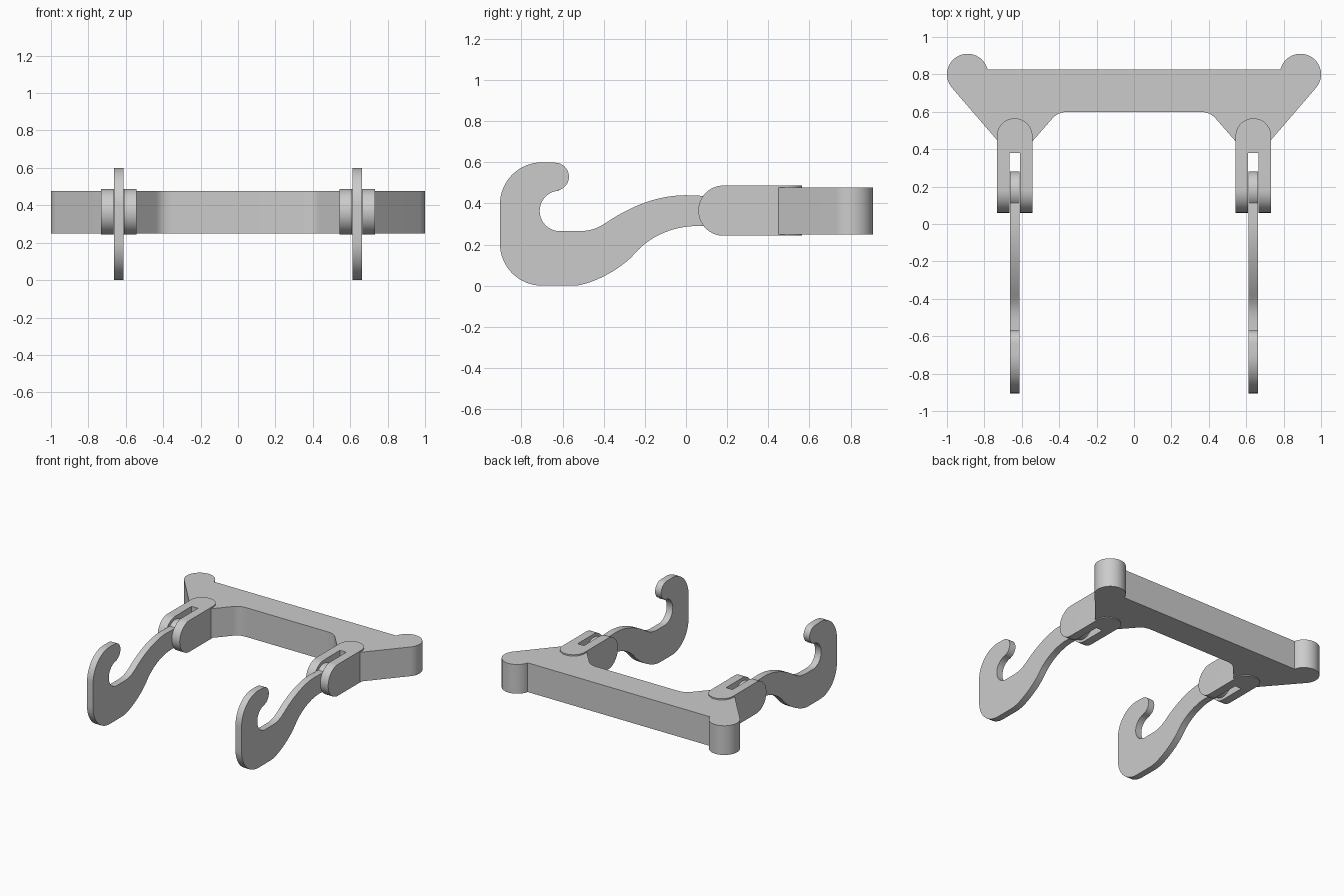
import bpy, bmesh
from math import sin, cos, radians
from mathutils import Vector
from mathutils.geometry import interpolate_bezier

if "Cube" in bpy.data.objects:
    bpy.data.objects.remove(bpy.data.objects["Cube"])


def arc(cx, cy, r, a0, a1, n=16):
    angles = [radians(a0 + (a1 - a0) * i / n) for i in range(n + 1)]
    return [(cx + r * cos(a), cy + r * sin(a)) for a in angles]


def bez(a, b, c, d, n=12):
    return [(p.x, p.y) for p in interpolate_bezier(
        *[Vector((*q, 0)) for q in (a, b, c, d)], n)]


def prism(name, profile, lo, hi, axis):
    """Extrude a profile: axis 'z' uses (x, y) points, axis 'x' uses (y, z)."""
    pts = [p for i, p in enumerate(profile)
           if (Vector(p) - Vector(profile[i - 1])).length > 1e-4]
    bm = bmesh.new()
    verts = [bm.verts.new((u, v, lo) if axis == 'z' else (lo, u, v)) for u, v in pts]
    face = bm.faces.new(verts)
    ext = bmesh.ops.extrude_face_region(bm, geom=[face])
    move = Vector((0, 0, hi - lo)) if axis == 'z' else Vector((hi - lo, 0, 0))
    bmesh.ops.translate(bm, vec=move,
                        verts=[g for g in ext['geom'] if isinstance(g, bmesh.types.BMVert)])
    bmesh.ops.recalc_face_normals(bm, faces=bm.faces)
    me = bpy.data.meshes.new(name)
    bm.to_mesh(me)
    bm.free()
    ob = bpy.data.objects.new(name, me)
    bpy.context.collection.objects.link(ob)
    return ob


def activate(ob):
    bpy.ops.object.select_all(action='DESELECT')
    ob.select_set(True)
    bpy.context.view_layer.objects.active = ob


def smooth(ob):
    activate(ob)
    bpy.ops.object.shade_smooth_by_angle(angle=radians(30))


# Crossbar with rounded end posts
half = (bez((0.34, 0.6), (0.39, 0.6), (0.415, 0.59), (0.44, 0.56), 8)
        + [(0.545, 0.44), (0.725, 0.44)]
        + arc(0.89, 0.8, 0.11, -40, 167, 32))
smooth(prism("crossbar", half + [(-x, y) for x, y in reversed(half)], 0.25, 0.477, 'z'))

# Hook outline in the y-z plane
hook = (arc(-0.637, 0.53, 0.068, -90, 90)              # tip
        + arc(-0.70, 0.395, 0.205, 90, 180)            # outer bend
        + arc(-0.70, 0.205, 0.205, 180, 270)
        + bez((-0.55, 0), (-0.46, 0.0), (-0.31, 0.085), (-0.25, 0.155))
        + bez((-0.25, 0.155), (-0.18, 0.24), (-0.06, 0.29), (0.05, 0.29))
        + arc(0.18, 0.3625, 0.1, -133, 133, 32)        # hinge eye
        + bez((0, 0.44), (-0.12, 0.44), (-0.24, 0.40), (-0.36, 0.325))
        + bez((-0.36, 0.325), (-0.42, 0.285), (-0.45, 0.265), (-0.53, 0.265))
        + arc(-0.613, 0.3635, 0.0985, 270, 90, 24))    # inner bend

# Clevis outline from the side
side_view = arc(0.182, 0.365, 0.122, 90, 270, 32) + [(0.7, 0.243), (0.7, 0.487)]

for label, s in (("left", -1), ("right", 1)):
    x = 0.638 * s
    smooth(prism(label + "_hook", hook, x - 0.026, x + 0.026, 'x'))

    # Slotted clevis: top outline intersected with the side outline
    top_view = (arc(x, 0.47, 0.095, 0, 180, 32)
                + [(x - 0.095, 0), (x - 0.0275, 0), (x - 0.0275, 0.38),
                   (x + 0.0275, 0.38), (x + 0.0275, 0), (x + 0.095, 0)])
    clevis = prism(label + "_clevis", top_view, 0.1, 0.6, 'z')
    cutter = prism("side_cutter", side_view, x - 0.2, x + 0.2, 'x')
    cutter.hide_render = True
    mod = clevis.modifiers.new("shape", 'BOOLEAN')
    mod.operation = 'INTERSECT'
    mod.solver = 'EXACT'
    mod.object = cutter
    activate(clevis)
    bpy.ops.object.modifier_apply(modifier=mod.name)
    bpy.data.objects.remove(cutter)
    smooth(clevis)
